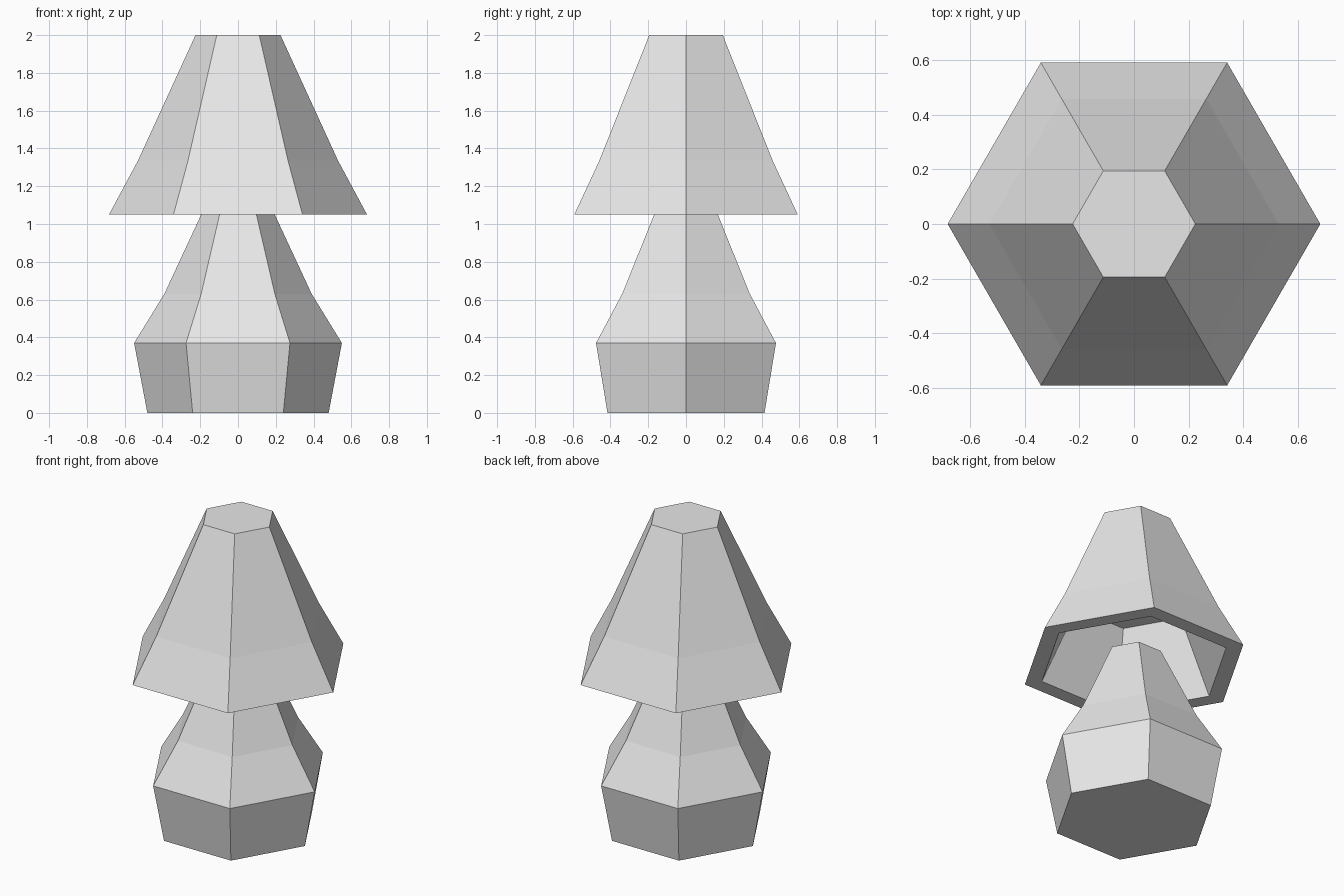
import bpy, bmesh
from math import cos, sin, pi

cube = bpy.data.objects.get("Cube")
if cube:
    bpy.data.objects.remove(cube, do_unlink=True)

SIDES = 6

grey = bpy.data.materials.new("light_grey")
grey.use_nodes = True
colour = (0.8, 0.8, 0.8, 1)
grey.diffuse_color = colour
grey.node_tree.nodes["Principled BSDF"].inputs["Base Color"].default_value = colour


def hex_lathe(name, profile):
    """Stack six-sided rings from (radius, height) points and cap both ends."""
    bm = bmesh.new()
    rings = [[bm.verts.new((r * cos(2 * pi * i / SIDES), r * sin(2 * pi * i / SIDES), z))
              for i in range(SIDES)] for r, z in profile]
    for low, high in zip(rings, rings[1:]):
        for i in range(SIDES):
            j = (i + 1) % SIDES
            bm.faces.new((low[i], low[j], high[j], high[i]))
    bm.faces.new(rings[0][::-1])
    bm.faces.new(rings[-1])
    bmesh.ops.recalc_face_normals(bm, faces=bm.faces)
    mesh = bpy.data.meshes.new(name)
    bm.to_mesh(mesh)
    bm.free()
    mesh.materials.append(grey)
    obj = bpy.data.objects.new(name, mesh)
    bpy.context.collection.objects.link(obj)
    return obj


# Flared foot narrowing into a neck that ends inside the shade
hex_lathe("lamp_base", [(0.48, 0), (0.55, 0.37), (0.39, 0.63), (0.167, 1.11)])

# Shade: inner ceiling, inner wall, flat rim, then the bent outer wall and top
hex_lathe("lamp_shade", [(0.36, 1.5), (0.576, 1.05), (0.683, 1.05),
                         (0.53, 1.335), (0.225, 2.0)])
